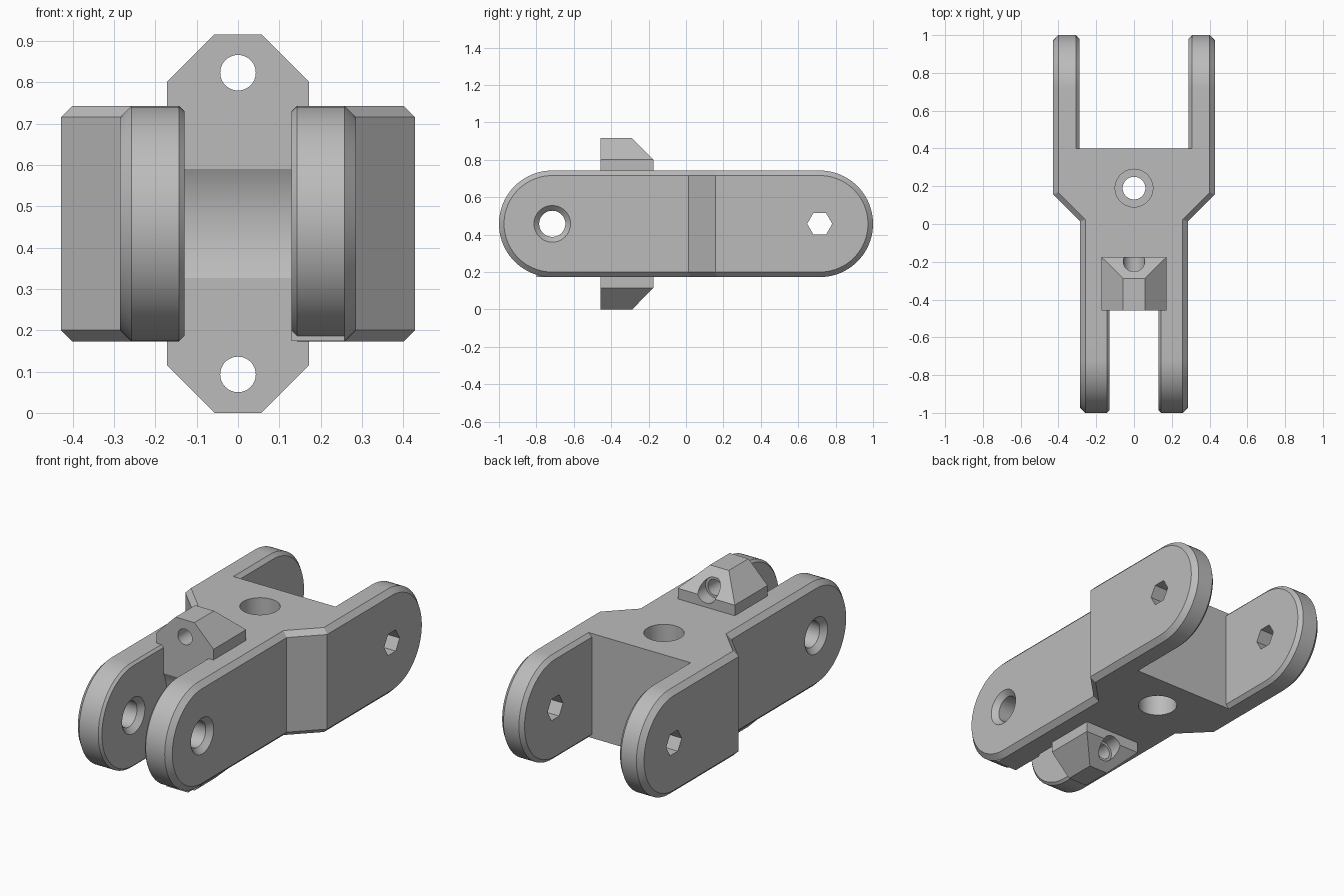
import bpy, bmesh, math
from mathutils import Vector, Matrix

if "Cube" in bpy.data.objects:
    bpy.data.objects.remove(bpy.data.objects["Cube"])

ZC, R, C = 0.458, 0.285, 0.027          # mid height, half height, edge chamfer
PIVOT = 0.715                           # distance of both pivots from the middle

grey = bpy.data.materials.new("plain grey")
grey.diffuse_color = (0.5, 0.5, 0.5, 1)
grey.use_nodes = True
grey.node_tree.nodes["Principled BSDF"].inputs["Base Color"].default_value = grey.diffuse_color


def finish(bm, name):
    bmesh.ops.recalc_face_normals(bm, faces=bm.faces)
    me = bpy.data.meshes.new(name)
    bm.to_mesh(me)
    bm.free()
    me.materials.append(grey)
    ob = bpy.data.objects.new(name, me)
    bpy.context.collection.objects.link(ob)
    return ob


def loft(loops, name):
    """Closed solid through matching point loops."""
    bm = bmesh.new()
    rings = [[bm.verts.new(p) for p in lp] for lp in loops]
    for a, b in zip(rings, rings[1:]):
        for i in range(len(a)):
            j = (i + 1) % len(a)
            bm.faces.new((a[i], a[j], b[j], b[i]))
    bm.faces.new(rings[0])
    bm.faces.new(rings[-1])
    return finish(bm, name)


def tapered_cutter(axis, centre, stations, sides=48, turn=0.0):
    """Revolved cutter: stations are (position along axis, radius)."""
    loops = []
    for t, r in stations:
        lp = []
        for i in range(sides):
            a = turn + 2 * math.pi * i / sides
            u, v = r * math.cos(a), r * math.sin(a)
            off = {'X': (t, u, v), 'Y': (u, t, v), 'Z': (u, v, t)}[axis]
            lp.append(Vector(centre) + Vector(off))
        loops.append(lp)
    return loft(loops, "hole_cutter")


def cut(ob, *cutters):
    for c in cutters:
        m = ob.modifiers.new("cut", 'BOOLEAN')
        m.operation, m.solver, m.object = 'DIFFERENCE', 'EXACT', c
    bpy.context.view_layer.update()
    deps = bpy.context.evaluated_depsgraph_get()
    me = bpy.data.meshes.new_from_object(ob.evaluated_get(deps))
    ob.modifiers.clear()
    ob.data = me
    for c in cutters:
        bpy.data.objects.remove(c)


def arm(name, side, direction, x_in, x_out, c_in, y_root):
    """Rounded fork arm with chamfered rims."""
    loops = []
    for x, inset in ((x_in, c_in), (x_in + c_in, 0), (x_out - C, 0), (x_out, C)):
        r = R - inset
        lp = [(side * x, y_root, ZC - r)]
        for i in range(41):
            a = -math.pi / 2 + math.pi * i / 40
            lp.append((side * x, direction * (PIVOT + r * math.cos(a)), ZC + r * math.sin(a)))
        lp.append((side * x, y_root, ZC + r))
        loops.append(lp)
    return loft(loops, name)


# central body: waisted plan with chamfered top and bottom edges
def plan(inset, z):
    half = [(0.285 - inset, -0.457), (0.285 - inset, 0.013 + inset * 0.4),
            (0.428 - inset, 0.157 + inset * 0.4), (0.428 - inset, 0.4)]
    return [(x, y, z) for x, y in half] + [(-x, y, z) for x, y in reversed(half)]


body = loft([plan(C, ZC - R), plan(0, ZC - R + C), plan(0, ZC + R - C), plan(C, ZC + R)], "body")
cut(body,
    # hollow that clears the neighbouring link
    tapered_cutter('X', (0, -PIVOT, ZC), [(-0.13, 0.29), (0.13, 0.29)], 96),
    # vertical hole, wide from both ends with a narrower ring inside
    tapered_cutter('Z', (0, 0.19, ZC),
                   [(-0.4, 0.1), (-0.06, 0.1), (-0.06, 0.06), (0.06, 0.06), (0.06, 0.1), (0.4, 0.1)]))

parts = [body]
for side, label in ((-1, "left"), (1, "right")):
    # front arms with countersunk round holes
    f = arm("front_arm_" + label, side, -1, 0.13, 0.285, 0.013, -0.457)
    cut(f, tapered_cutter('X', (0, -PIVOT, ZC),
                          [(side * x, r) for x, r in ((0.1, 0.128), (0.158, 0.07), (0.257, 0.07), (0.31, 0.123))]))
    # rear arms with hexagonal holes
    b = arm("rear_arm_" + label, side, 1, 0.288, 0.428, 0.02, 0.4)
    cut(b, tapered_cutter('X', (0, PIVOT, ZC), [(side * 0.2, 0.067), (side * 0.5, 0.067)], 6))
    parts += [f, b]

# small flat foot under the right front arm
bm = bmesh.new()
bmesh.ops.create_cube(bm, size=1, matrix=Matrix.LocBoundBox((0, 0, 0)) if hasattr(Matrix, "LocBoundBox")
                      else Matrix.Translation((0.194, -0.705, 0.197)) @ Matrix.Diagonal((0.128, 0.19, 0.046, 1)))
parts.append(finish(bm, "foot"))

# bevelled lugs above and below, each with a stepped hole
for sgn, label in ((1, "upper"), (-1, "lower")):
    bm = bmesh.new()
    for sx in (-1, 1):
        for x, y, h in ((0.172, -0.457, 0.285), (0.172, -0.175, 0.285), (0.172, -0.457, 0.343),
                        (0.172, -0.175, 0.343), (0.057, -0.457, 0.458), (0.057, -0.288, 0.458)):
            bm.verts.new((sx * x, y, ZC + sgn * h))
    bmesh.ops.convex_hull(bm, input=bm.verts)
    bmesh.ops.dissolve_limit(bm, angle_limit=0.02, verts=bm.verts, edges=bm.edges)
    lug = finish(bm, label + "_lug")
    cut(lug, tapered_cutter('Y', (0, 0, ZC + sgn * 0.365),
                            [(-0.6, 0.043), (-0.25, 0.043), (-0.25, 0.057), (0, 0.057)]))
    parts.append(lug)

# smooth rounded surfaces, keep edges sharp
bpy.ops.object.select_all(action='DESELECT')
for p in parts:
    p.select_set(True)
bpy.context.view_layer.objects.active = body
bpy.ops.object.shade_smooth_by_angle(angle=math.radians(25))
